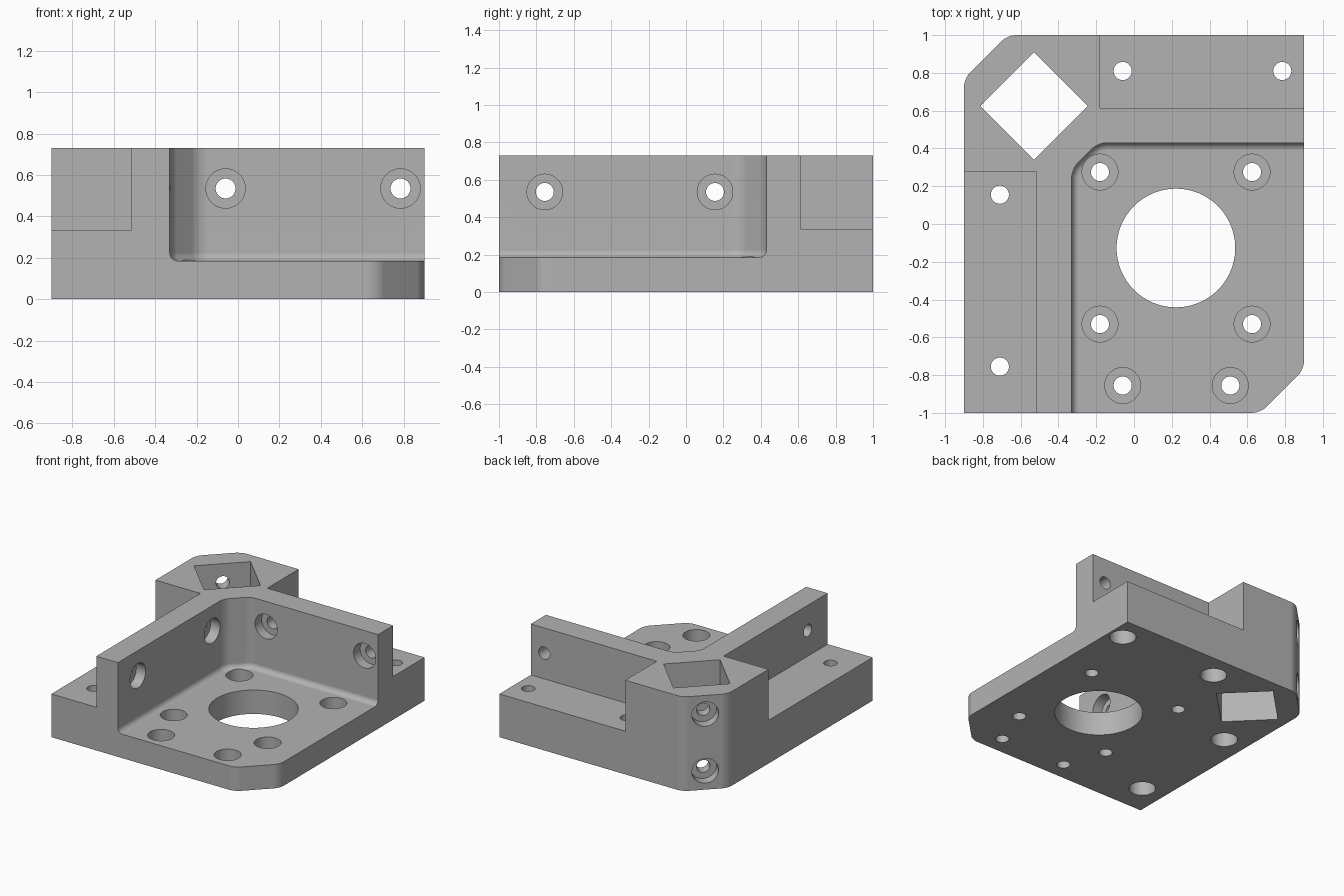
import bpy, bmesh, math
from mathutils import Vector

if "Cube" in bpy.data.objects:
    bpy.data.objects.remove(bpy.data.objects["Cube"], do_unlink=True)

grey = bpy.data.materials.new("matte grey")
grey.use_nodes = True
grey.diffuse_color = (0.45, 0.45, 0.45, 1)
grey.node_tree.nodes["Principled BSDF"].inputs["Base Color"].default_value = grey.diffuse_color


def to_object(name, bm):
    bmesh.ops.recalc_face_normals(bm, faces=bm.faces)
    mesh = bpy.data.meshes.new(name)
    bm.to_mesh(mesh)
    bm.free()
    mesh.materials.append(grey)
    obj = bpy.data.objects.new(name, mesh)
    bpy.context.collection.objects.link(obj)
    return obj


def prism(name, outline, z0, z1, round_at=(), fillet=0.0):
    """Extruded outline; listed points get rounded uprights, fillet rounds the bottom rim."""
    bm = bmesh.new()
    base = [bm.verts.new((x, y, z0)) for x, y in outline]
    face = bm.faces.new(base)
    ext = bmesh.ops.extrude_face_region(bm, geom=[face])["geom"]
    top = [v for v in ext if isinstance(v, bmesh.types.BMVert)]
    bmesh.ops.translate(bm, verts=top, vec=(0, 0, z1 - z0))
    corners = [Vector(outline[i]) for i in round_at]
    uprights = [e for e in bm.edges
                if abs(e.verts[0].co.z - e.verts[1].co.z) > 1e-4
                and any((e.verts[0].co.xy - c).length < 1e-4 for c in corners)]
    if uprights:
        bmesh.ops.bevel(bm, geom=uprights, offset=0.045, segments=6,
                        profile=0.5, affect='EDGES')
    if fillet:
        rim = [e for e in bm.edges if all(abs(v.co.z - z0) < 1e-4 for v in e.verts)]
        bmesh.ops.bevel(bm, geom=rim, offset=fillet, segments=6,
                        profile=0.5, affect='EDGES')
    return to_object(name, bm)


def cylinder(start, end, radius, sides=40):
    start, end = Vector(start), Vector(end)
    axis = end - start
    bm = bmesh.new()
    bmesh.ops.create_cone(bm, cap_ends=True, segments=sides, radius1=radius,
                          radius2=radius, depth=axis.length)
    bmesh.ops.rotate(bm, verts=bm.verts, cent=(0, 0, 0),
                     matrix=axis.to_track_quat('Z', 'Y').to_matrix())
    bmesh.ops.translate(bm, verts=bm.verts, vec=(start + end) / 2)
    return to_object("hole_cutter", bm)


def cut(target, cutter):
    cutter.hide_render = True
    mod = target.modifiers.new("cut", 'BOOLEAN')
    mod.operation = 'DIFFERENCE'
    mod.solver = 'EXACT'
    mod.object = cutter
    bpy.context.view_layer.objects.active = target
    bpy.ops.object.modifier_apply(modifier=mod.name)
    bpy.data.objects.remove(cutter, do_unlink=True)


def bolt_hole(target, mouth, inward, length, head_depth):
    """Through hole with a wider seat for the bolt head at its mouth."""
    mouth, inward = Vector(mouth), Vector(inward).normalized()
    outside = mouth - inward * 0.1
    cut(target, cylinder(outside, mouth + inward * head_depth, 0.095))
    cut(target, cylinder(outside, mouth + inward * (length + 0.06), 0.048))


# Solid block with two opposite chamfered corners
W, H, C = 0.9, 0.73, 0.23
bracket = prism("motor_mount_bracket",
                [(-W, -1), (W - C, -1), (W, C - 1), (W, 1), (C - W, 1), (-W, 1 - C)],
                0, H, round_at=(1, 2, 4, 5))

# Motor pocket with chamfered inner corner and filleted floor
wall_x, wall_y, floor = -0.33, 0.43, 0.185
cut(bracket, prism("pocket_cutter",
                   [(wall_x, -1.3), (1.2, -1.3), (1.2, wall_y),
                    (wall_x + 0.14, wall_y), (wall_x, wall_y - 0.14)],
                   floor, 1, round_at=(3, 4), fillet=0.04))

# Stepped flanges along the left and back edges
flange = 0.335
for x0, y0, x1, y1 in ((-1.2, -1.3, -0.515, 0.275), (-0.18, 0.615, 1.2, 1.3)):
    cut(bracket, prism("step_cutter", [(x0, y0), (x1, y0), (x1, y1), (x0, y1)], flange, 1))

# Diamond shaped post opening
cx, cy, r = -0.53, 0.625, 0.285
cut(bracket, prism("post_cutter", [(cx - r, cy), (cx, cy - r), (cx + r, cy), (cx, cy + r)],
                   -0.2, 1))

# Large shaft opening
cut(bracket, cylinder((0.222, -0.127, -0.2), (0.222, -0.127, 0.4), 0.314, 96))

# Floor bolts
floor_bolts = [(x, y) for x in (-0.18, 0.625) for y in (0.275, -0.53)]
for x, y in floor_bolts + [(-0.06, -0.855), (0.51, -0.855)]:
    bolt_hole(bracket, (x, y, floor), (0, 0, -1), floor, 0.1)

# Flange bolts with heads underneath, and wall bolts with heads in the pocket
for x in (-0.06, 0.785):
    bolt_hole(bracket, (x, 0.81, 0), (0, 0, 1), flange, 0.2)
    bolt_hole(bracket, (x, wall_y, 0.535), (0, 1, 0), 0.185, 0.08)
for y in (0.155, -0.755):
    bolt_hole(bracket, (-0.71, y, 0), (0, 0, 1), flange, 0.2)
    bolt_hole(bracket, (wall_x, y, 0.535), (-1, 0, 0), 0.185, 0.08)

# Clamp bolts through the chamfered corner into the post opening
for z in (0.145, 0.585):
    bolt_hole(bracket, (C / 2 - W, 1 - C / 2, z), (1, -1, 0), 0.16, 0.08)

# Smooth rounded surfaces, sharp edges elsewhere
bpy.ops.object.select_all(action='DESELECT')
bracket.select_set(True)
bpy.context.view_layer.objects.active = bracket
bpy.ops.object.shade_smooth_by_angle(angle=math.radians(28))
weighted = bracket.modifiers.new("weighted_normals", 'WEIGHTED_NORMAL')
weighted.keep_sharp = True
